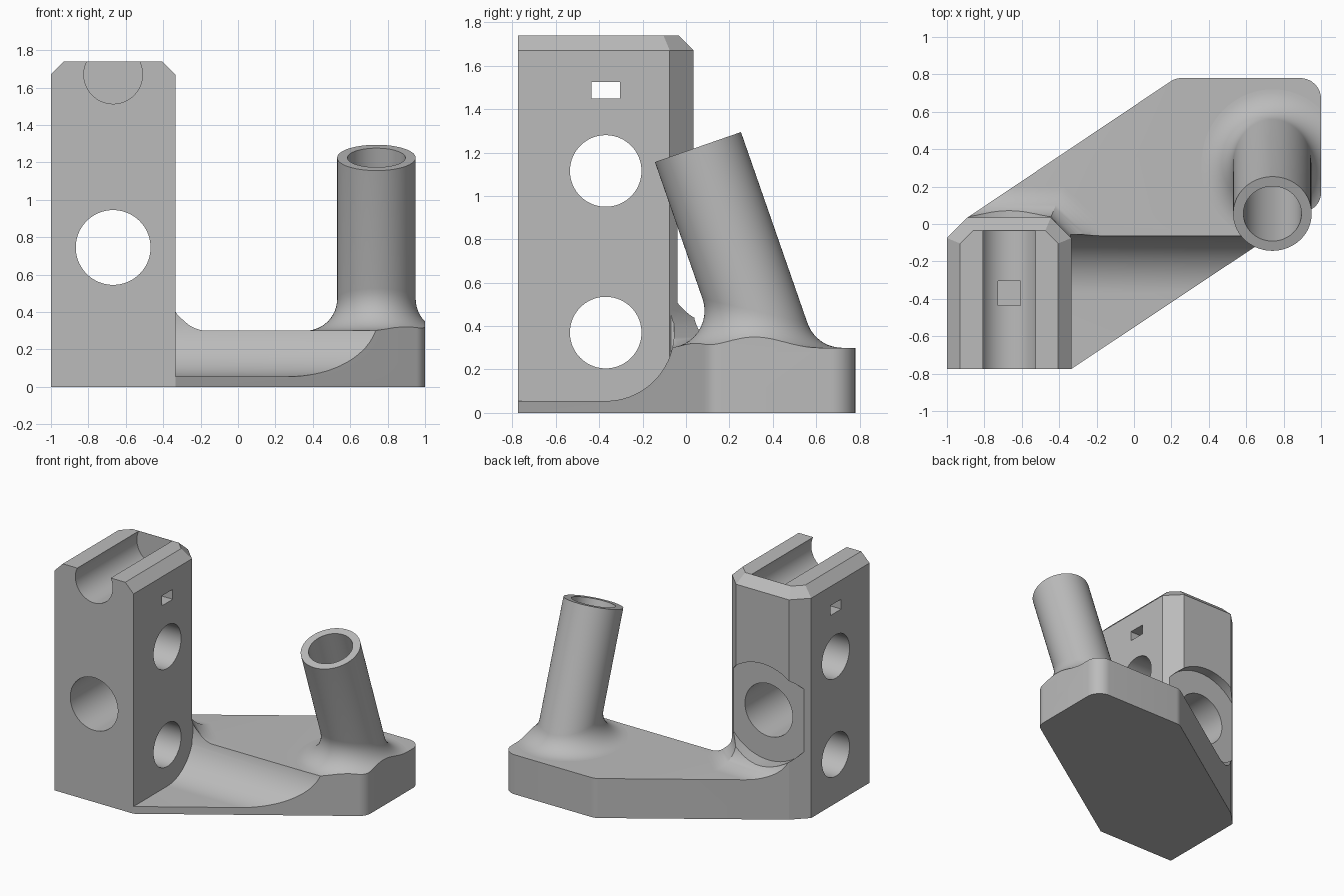
import bpy, bmesh, math
from mathutils import Vector, Matrix

if "Cube" in bpy.data.objects:
    bpy.data.objects.remove(bpy.data.objects["Cube"])

SEG = 72
PLATE_Z, FILLET = 0.30, 0.17
CX, HALF, FRONT, BACK, CHAMFER = -0.6675, 0.3325, -0.775, 0.035, 0.11

grey = bpy.data.materials.new("plain_grey")
grey.use_nodes = True
grey.diffuse_color = (0.5, 0.5, 0.5, 1)
grey.node_tree.nodes["Principled BSDF"].inputs["Base Color"].default_value = (0.5, 0.5, 0.5, 1)


def finish(name, bm):
    bmesh.ops.recalc_face_normals(bm, faces=bm.faces)
    mesh = bpy.data.meshes.new(name)
    bm.to_mesh(mesh)
    bm.free()
    mesh.materials.append(grey)
    ob = bpy.data.objects.new(name, mesh)
    bpy.context.collection.objects.link(ob)
    return ob


def loft(name, rings, closed=False):
    """Skin a stack of equal rings; cap the ends or wrap round."""
    bm = bmesh.new()
    vs = [[bm.verts.new(p) for p in ring] for ring in rings]
    pairs = list(zip(vs, vs[1:])) + ([(vs[-1], vs[0])] if closed else [])
    n = len(vs[0])
    for a, b in pairs:
        for i in range(n):
            j = (i + 1) % n
            bm.faces.new((a[i], a[j], b[j], b[i]))
    if not closed:
        bm.faces.new(vs[0])
        bm.faces.new(vs[-1])
    return finish(name, bm)


def box(name, lo, hi):
    ring = lambda z: [(lo[0], lo[1], z), (hi[0], lo[1], z), (hi[0], hi[1], z), (lo[0], hi[1], z)]
    return loft(name, [ring(lo[2]), ring(hi[2])])


def rod(name, start, end, radius):
    start, end = Vector(start), Vector(end)
    axis = end - start
    m = Matrix.Translation((start + end) / 2) @ axis.to_track_quat('Z', 'Y').to_matrix().to_4x4()
    bm = bmesh.new()
    bmesh.ops.create_cone(bm, cap_ends=True, segments=SEG, radius1=radius,
                          radius2=radius, depth=axis.length, matrix=m)
    return finish(name, bm)


def combine(ob, tool, op):
    mod = ob.modifiers.new(op, 'BOOLEAN')
    mod.operation, mod.solver, mod.object = op, 'EXACT', tool
    bpy.context.view_layer.objects.active = ob
    bpy.ops.object.modifier_apply(modifier=mod.name)
    bpy.data.objects.remove(tool)


def section(d, z, front=FRONT):
    """Block cross-section with chamfered back corners, grown by d."""
    k = d * math.tan(math.pi / 8)
    half = [(HALF + d, front), (HALF + d, BACK - CHAMFER + k), (HALF - CHAMFER + k, BACK + d)]
    return [(CX + x, y, z) for x, y in half] + [(CX - x, y, z) for x, y in reversed(half)]


def rounded(corners, steps=8):
    """Outline from (x, y, radius) corners."""
    out = []
    for i, (x, y, r) in enumerate(corners):
        p = Vector((x, y))
        if not r:
            out.append(p)
            continue
        u = (Vector(corners[i - 1][:2]) - p).normalized()
        v = (Vector(corners[(i + 1) % len(corners)][:2]) - p).normalized()
        half = u.angle(v) / 2
        c = p + (u + v).normalized() * r / math.sin(half)
        a, b = p + u * r / math.tan(half) - c, p + v * r / math.tan(half) - c
        for s in range(steps + 1):
            t = s / steps
            out.append(c + ((a * (1 - t) + b * t).normalized() * r))
    return out


# Oversized base plate, trimmed to its outline later
body = box("bracket_body", (-1.5, -1.5, 0), (1.5, 1.5, PLATE_Z))

# Concave skirt blending the plate into the block
rings = [section(FILLET, 0.1, -1)]
for s in range(13):
    a = math.pi / 2 * s / 12
    rings.append(section(FILLET * (1 - math.sin(a)), PLATE_Z + FILLET * (1 - math.cos(a)), -1))
rings.append(section(-0.05, PLATE_Z + FILLET, -1))
combine(body, loft("block_skirt", rings), 'UNION')

# Leaning post with a rolling-ball fillet at its foot
tilt, top, radius = math.radians(19.2), Vector((0.74, 0.055, 1.225)), 0.21
axis = Vector((0, -math.sin(tilt), math.cos(tilt)))
side, down = Vector((1, 0, 0)), Vector((0, 0, -1))
steps = 12
rings = [[] for _ in range(steps + 3)]
for i in range(SEG):
    a = math.tau * i / SEG
    n = side * math.cos(a) + axis.cross(side) * math.sin(a)
    ball = top + n * (radius + FILLET)
    ball += axis * ((PLATE_Z + FILLET - ball.z) / axis.z)
    rings[0].append(top + n * radius)
    angle = n.angle(-down)
    sweep = (-n).angle(down)
    for s in range(steps + 1):
        t = s / steps
        d = (-n * math.sin((1 - t) * sweep) + down * math.sin(t * sweep)) / math.sin(sweep)
        rings[s + 1].append(ball + d * FILLET)
    rings[-1].append(Vector((ball.x, ball.y, 0.1)))
combine(body, loft("leaning_post", rings), 'UNION')
combine(body, rod("post_bore", top + axis * 0.1, top - axis, 0.155), 'DIFFERENCE')

# Trim everything low down to the plate outline
left, right = CX - HALF, CX + HALF
outline = rounded([(left, FRONT, 0), (right, FRONT, 0), (1, 0.113, 0.1), (1, 0.78, 0.11),
                   (0.222, 0.78, 0.1), (left + CHAMFER, BACK, 0), (left, BACK - CHAMFER, 0)])
ring = lambda k, z: [(p.x * k, p.y * k, z) for p in outline]
combine(body, loft("outline_trim", [ring(1, -0.2), ring(1, 0.6), ring(5, 0.6), ring(5, -0.2)],
                   closed=True), 'DIFFERENCE')

# Scooped clearance in front of the lower cross hole
cy, cz, r = -0.37, 0.37, 0.315
scoop = [(-1.2, 0.62), (-1.2, cz - r)]
scoop += [(cy + r * math.sin(a), cz - r * math.cos(a))
          for a in (math.pi / 2 * s / 18 for s in range(19))]
scoop.append((cy + r, 0.62))
combine(body, loft("scoop", [[(x, y, z) for y, z in scoop] for x in (right - 0.005, 1.6)]),
        'DIFFERENCE')

# Upright block with chamfered top
block = loft("clamp_block", [section(0, 0), section(0, 1.67), section(-0.07, 1.74)])
combine(body, block, 'UNION')

# Holes, spot face, rod groove and tie slot
for z in (0.37, 1.115):
    combine(body, rod("cross_hole", (-1.3, cy, z), (0, cy, z), 0.165), 'DIFFERENCE')
combine(body, rod("main_hole", (CX, -1, 0.745), (CX, 0.5, 0.745), 0.2), 'DIFFERENCE')
combine(body, rod("spot_face", (CX, -0.04, 0.745), (CX, 0.5, 0.745), 0.38), 'DIFFERENCE')
combine(body, rod("rod_groove", (CX, -1, 1.67), (CX, -0.037, 1.67), 0.157), 'DIFFERENCE')
combine(body, box("tie_slot", (-1.3, -0.435, 1.45), (0, -0.305, 1.525)), 'DIFFERENCE')

# Smooth curved faces, keep crisp edges
bpy.ops.object.select_all(action='DESELECT')
body.select_set(True)
bpy.context.view_layer.objects.active = body
bpy.ops.object.shade_smooth_by_angle(angle=math.radians(25))
